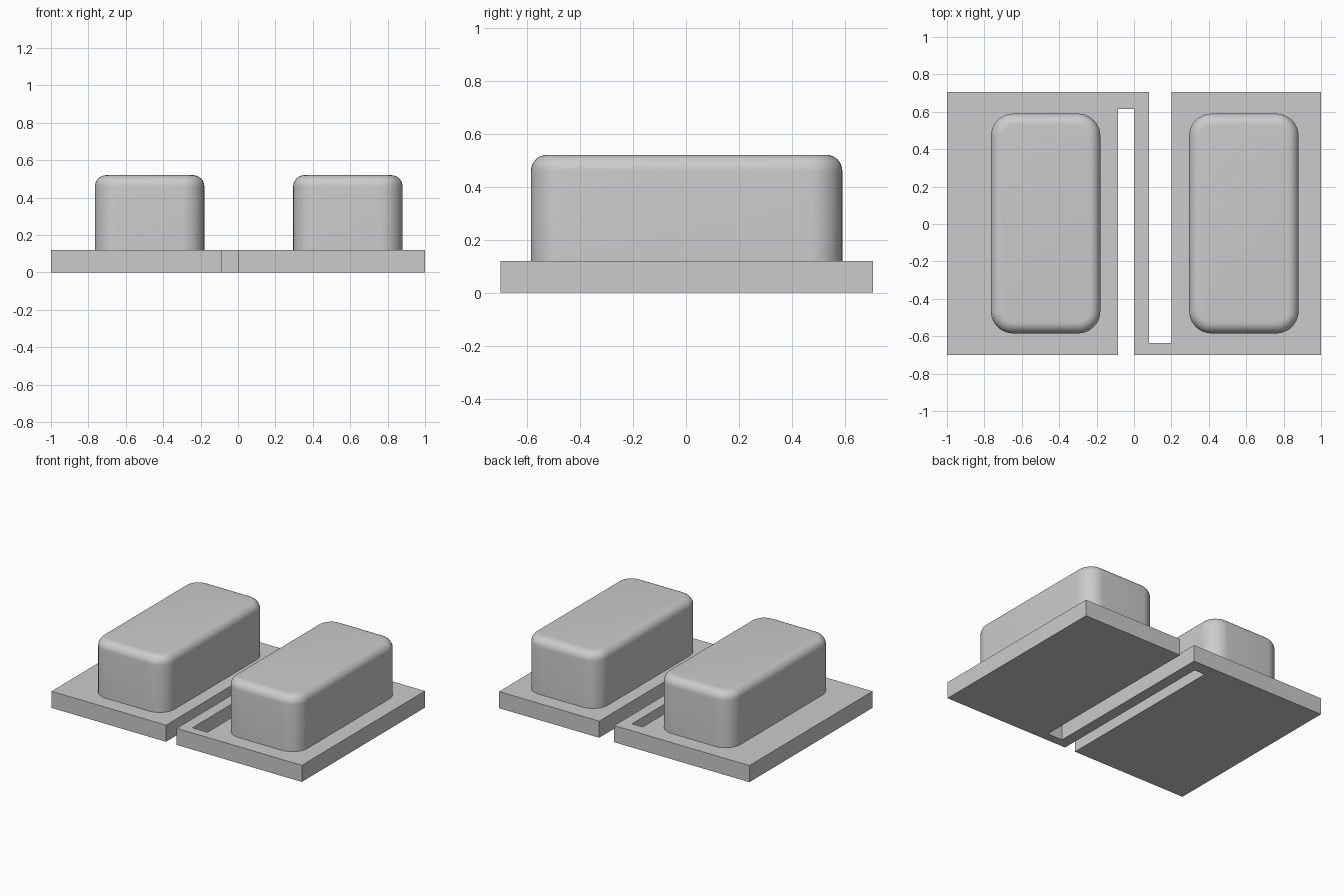
import bpy, bmesh, math

if "Cube" in bpy.data.objects:
    bpy.data.objects.remove(bpy.data.objects["Cube"], do_unlink=True)

grey = bpy.data.materials.new("plain grey")
grey.use_nodes = True
colour = (0.6, 0.6, 0.6, 1)
grey.diffuse_color = colour
grey.node_tree.nodes["Principled BSDF"].inputs["Base Color"].default_value = colour

BASE_TOP = 0.12
BLOCK_TOP = 0.52


def make_object(name, bm):
    bmesh.ops.recalc_face_normals(bm, faces=bm.faces)
    mesh = bpy.data.meshes.new(name)
    bm.to_mesh(mesh)
    bm.free()
    mesh.materials.append(grey)
    obj = bpy.data.objects.new(name, mesh)
    bpy.context.collection.objects.link(obj)
    return obj


def extrude_outline(bm, points, bottom, top):
    face = bm.faces.new([bm.verts.new((x, y, bottom)) for x, y in points])
    result = bmesh.ops.extrude_face_region(bm, geom=[face])
    verts = [v for v in result["geom"] if isinstance(v, bmesh.types.BMVert)]
    bmesh.ops.translate(bm, verts=verts, vec=(0, 0, top - bottom))


def rounded_block(name, x0, x1, y0, y1):
    bm = bmesh.new()
    extrude_outline(bm, [(x0, y0), (x1, y0), (x1, y1), (x0, y1)], BASE_TOP, BLOCK_TOP)
    # Round the upright corners, then the rim of the top
    uprights = [e for e in bm.edges
                if abs(e.verts[0].co.z - e.verts[1].co.z) > 0.1]
    bmesh.ops.bevel(bm, geom=uprights, offset=0.12, segments=10,
                    profile=0.5, affect='EDGES')
    rim = [e for e in bm.edges if all(v.co.z > BLOCK_TOP - 0.001 for v in e.verts)]
    bmesh.ops.bevel(bm, geom=rim, offset=0.06, segments=8,
                    profile=0.5, affect='EDGES')
    obj = make_object(name, bm)
    bpy.ops.object.select_all(action='DESELECT')
    obj.select_set(True)
    bpy.context.view_layer.objects.active = obj
    bpy.ops.object.shade_smooth_by_angle(angle=math.radians(30))


# Base plate: two pads joined by a thin folded strip between opposed slots
FRONT, BACK = -0.70, 0.705
outline = [
    (-1, FRONT), (-0.085, FRONT), (-0.085, 0.615), (0, 0.615),
    (0, FRONT), (1, FRONT), (1, BACK), (0.2, BACK),
    (0.2, -0.635), (0.08, -0.635), (0.08, BACK), (-1, BACK),
]
bm = bmesh.new()
extrude_outline(bm, outline, 0, BASE_TOP)
make_object("base_plate", bm)

# Blocks standing on the pads
rounded_block("right_block", -0.765, -0.18, -0.585, 0.59)
rounded_block("left_block", 0.295, 0.88, -0.585, 0.59)
